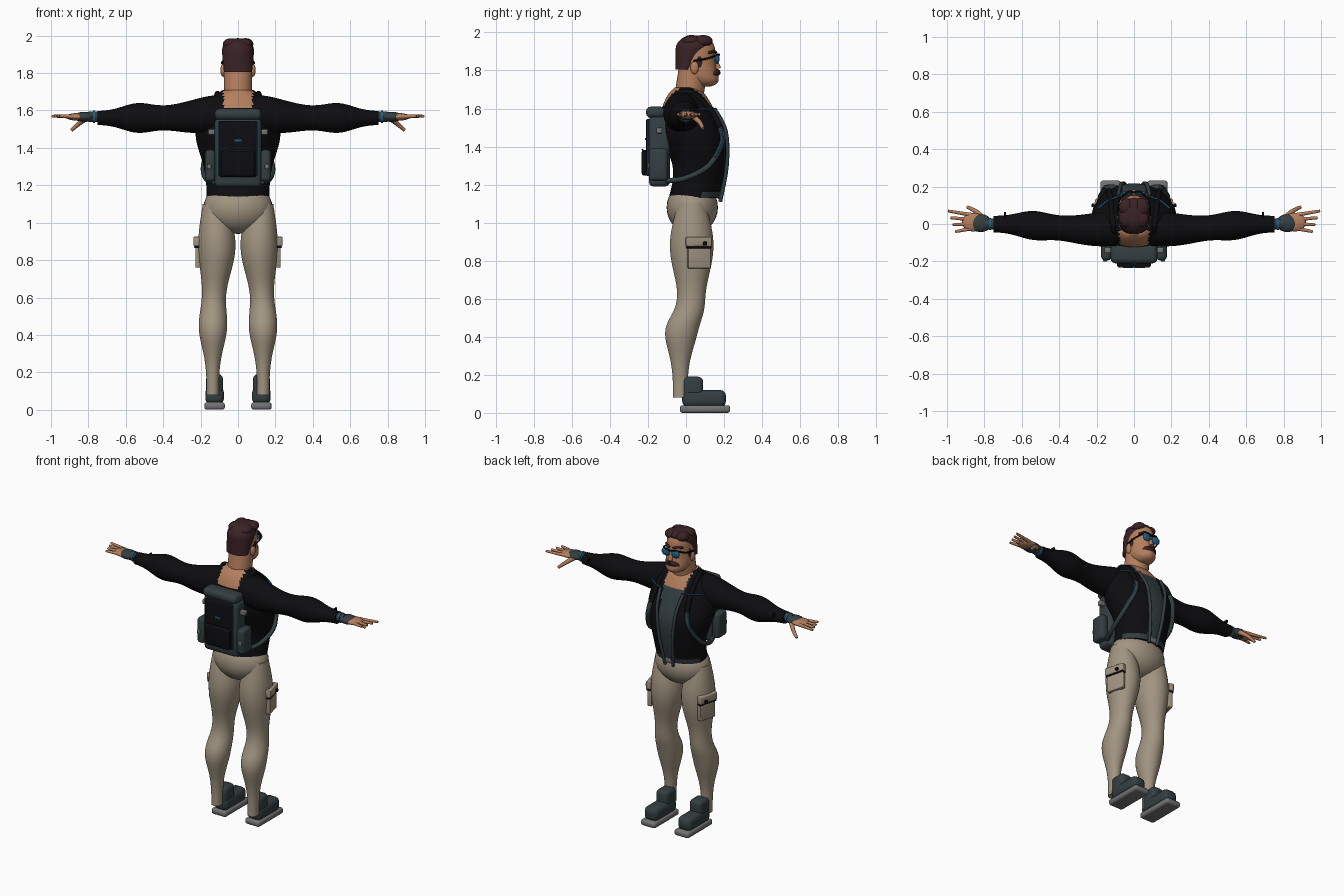
import bpy, bmesh, math, random
from mathutils import Vector, Matrix

if "Cube" in bpy.data.objects:
    bpy.data.objects.remove(bpy.data.objects["Cube"])


def material(name, red, green, blue):
    mat = bpy.data.materials.new(name)
    mat.use_nodes = True
    mat.diffuse_color = (red, green, blue, 1)
    mat.node_tree.nodes["Principled BSDF"].inputs["Base Color"].default_value = (red, green, blue, 1)
    return mat


BLACK = material("black cloth", .004, .004, .005)
SLATE = material("slate gear", .033, .048, .052)
KHAKI = material("khaki cloth", .36, .3, .22)
SKIN = material("skin", .46, .21, .11)
HAIR = material("brown hair", .042, .016, .018)
BLUE = material("blue trim", .012, .12, .25)
GREY = material("grey sole", .17, .17, .17)


def finish(name, bm, mats, mirror=False, rule=None):
    """Turn a bmesh into a smooth object, coloured by a face rule if given."""
    bmesh.ops.recalc_face_normals(bm, faces=bm.faces)
    if rule:
        for face in bm.faces:
            face.material_index = rule(face.calc_center_median())
    mesh = bpy.data.meshes.new(name)
    bm.to_mesh(mesh)
    bm.free()
    for mat in mats:
        mesh.materials.append(mat)
    part = bpy.data.objects.new(name, mesh)
    bpy.context.collection.objects.link(part)
    bpy.ops.object.select_all(action="DESELECT")
    part.select_set(True)
    bpy.context.view_layer.objects.active = part
    bpy.ops.object.shade_smooth_by_angle(angle=math.radians(40))
    if mirror:
        part.modifiers.new("mirror", "MIRROR").use_mirror_merge = False


def bridge_rings(rings):
    bm = bmesh.new()
    loops = [[bm.verts.new(point) for point in ring] for ring in rings]
    for low, high in zip(loops, loops[1:]):
        for i in range(len(low)):
            bm.faces.new((low[i - 1], low[i], high[i], high[i - 1]))
    bm.faces.new(loops[0])
    bm.faces.new(loops[-1])
    return bm


def bump(value, centre, width):
    """Bell curve for muscle bulges."""
    return math.exp(-((value - centre) / width) ** 2)


def dome(value, base, reach, power=2):
    """Full size below base, rounding off to nothing at base + reach."""
    return max(0, 1 - (max(0, value - base) / reach) ** power) ** .5


def loft(name, start, stop, section, mats, along_x=False, sides=32, steps=36, **options):
    """Ellipses along z (or x); section gives two centres and two radii."""
    rings = []
    for k in range(steps + 1):
        h = start + (stop - start) * k / steps
        centre_u, centre_v, radius_u, radius_v = section(h)
        ring = []
        for i in range(sides):
            angle = math.tau * (i + .5) / sides
            u = centre_u + radius_u * math.cos(angle)
            v = centre_v + radius_v * math.sin(angle)
            ring.append((h, u, v) if along_x else (u, v, h))
        rings.append(ring)
    finish(name, bridge_rings(rings), mats, **options)


def smooth_path(points, steps=6):
    """Catmull-Rom curve through the points."""
    points = [Vector(p) for p in points]
    padded = [points[0], *points, points[-1]]
    path = []
    for a, b, c, d in zip(padded, padded[1:], padded[2:], padded[3:]):
        for k in range(steps):
            t = k / steps
            path.append(b + (c - a) * t / 2 + (a - b * 2.5 + c * 2 - d / 2) * t * t
                        + (b * 3 - a - c * 3 + d) * t ** 3 / 2)
    return path + [points[-1]]


def tube(name, points, radius, mat, mirror=True, tip=1.0, sides=12):
    """Round strap, finger or trim along a smooth path."""
    path = smooth_path(points)
    last, side, old, rings = len(path) - 1, None, None, []
    for i, point in enumerate(path):
        ahead = (path[min(i + 1, last)] - path[max(i - 1, 0)]).normalized()
        side = old.rotation_difference(ahead) @ side if old else ahead.orthogonal().normalized()
        old, up = ahead, ahead.cross(side)
        r = radius * (1 + (tip - 1) * i / last)
        angles = [math.tau * k / sides for k in range(sides)]
        rings.append([point + r * (side * math.cos(a) + up * math.sin(a)) for a in angles])
    finish(name, bridge_rings(rings), [mat], mirror)


def box(name, centre, size, mat, mirror=False, bevel=.005, turn=0.0):
    bm = bmesh.new()
    bmesh.ops.create_cube(bm, size=1, matrix=Matrix.Diagonal((*size, 1)))
    bmesh.ops.bevel(bm, geom=bm.edges[:], offset=bevel, segments=3, profile=.5, affect="EDGES")
    place = Matrix.Translation(centre) @ Matrix.Rotation(turn, 4, "Z")
    bmesh.ops.transform(bm, verts=bm.verts, matrix=place)
    finish(name, bm, [mat], mirror)


def ball(name, centre, size, mat, mirror=False):
    bm = bmesh.new()
    place = Matrix.Translation(centre) @ Matrix.Diagonal((*size, 1))
    bmesh.ops.create_uvsphere(bm, u_segments=32, v_segments=16, radius=1, matrix=place)
    finish(name, bm, [mat], mirror)


# Trousers: thigh and calf bulges on a narrow ankle
def leg_section(z):
    thigh, calf = bump(z, .88, .25), bump(z, .44, .15)
    radius = .033 + .067 * thigh + .04 * calf
    return .135 - .022 * thigh, .03 * math.tanh((z - .5) / .07), radius, radius * 1.15


loft("trouser_leg", .08, 1.1, leg_section, [KHAKI], mirror=True)
ball("trouser_hips", (0, .033, 1.08), (.185, .135, .14), KHAKI)
box("cargo_pocket", (.2, .068, .835), (.03, .12, .15), KHAKI, mirror=True, turn=.25)
box("cargo_pocket_shadow", (.204, .067, .87), (.03, .13, .01), BLACK, mirror=True, bevel=.002, turn=.25)
box("cargo_pocket_flap", (.205, .067, .9), (.035, .135, .05), KHAKI, mirror=True, turn=.25)
box("cargo_pocket_buckle", (.22, .1, .89), (.015, .02, .02), BLACK, mirror=True, turn=.25)

# Boots
box("boot_sole", (.125, .1, .02), (.11, .265, .04), GREY, mirror=True, bevel=.015)
box("boot_foot", (.125, .095, .075), (.1, .23, .09), SLATE, mirror=True, bevel=.03)
box("boot_shaft", (.125, .035, .13), (.09, .11, .12), SLATE, mirror=True, bevel=.025)


# Jacket: waist, chest and sloping shoulders, open over a shirt
def torso_section(z):
    close = dome(z, 1.55, .18)
    width = .167 + .06 * bump(z, 1.48, .16)
    depth = .132 + .035 * bump(z, 1.45, .13)
    return 0, .07 * bump(z, 1.29, .22), width * close, depth * close


def torso_colour(spot):
    neckline = spot.z > 1.615 and abs(spot.x) < .078
    shirt = abs(spot.x) < .04 + .1 * max(0, spot.z - 1.25)
    hem = spot.z < 1.16
    if neckline:
        return 2
    return 1 if spot.y > .08 and (shirt or hem) else 0


def sleeve_section(x):
    radius = .036 + .066 * bump(x, .1, .3) + .036 * bump(x, .54, .11)
    return -.03 * bump(x, .25, .25), 1.56 + .02 * bump(x, .1, .15), radius * .8 + .014, radius


loft("jacket_body", 1.13, 1.71, torso_section, [BLACK, SLATE, SKIN], sides=80, rule=torso_colour)
loft("jacket_sleeve", .06, .75, sleeve_section, [BLACK], along_x=True, mirror=True)
tube("jacket_front_edge", [(.085, .15, 1.6), (.07, .21, 1.48), (.05, .215, 1.3), (.03, .18, 1.11)], .01, SLATE)
tube("shoulder_trim", [(.09, .145, 1.6), (.14, .125, 1.6), (.19, .085, 1.6)], .005, BLUE)
tube("shirt_collar", [(0, .12, 1.62), (.05, .1, 1.63), (.08, .03, 1.68)], .01, BLACK)
box("belt_buckle", (0, .175, 1.14), (.06, .02, .03), GREY)
box("sleeve_tab", (.69, .05, 1.58), (.01, .03, .02), BLACK, mirror=True, bevel=.002)

# Hands in fingerless gloves
tube("glove_cuff", [(.73, 0, 1.566), (.8, 0, 1.566)], .03, SLATE)
tube("wrist_band", [(.765, 0, 1.566), (.775, 0, 1.566)], .034, BLUE)
ball("glove", (.82, .005, 1.566), (.06, .048, .027), SLATE, mirror=True)
ball("palm", (.86, .01, 1.566), (.06, .05, .02), SKIN, mirror=True)
for i, finger in enumerate(["index", "middle", "ring", "little"]):
    tip = (.995 - .013 * i, .07 - .037 * i, 1.57)
    tube(finger + "_finger", [(.86, .047 - .023 * i, 1.566), tip], .012, SKIN, tip=.6)
tube("thumb", [(.81, .035, 1.56), (.85, .07, 1.53), (.89, .09, 1.495)], .016, SKIN, tip=.55)


# Head: skull narrowing to a forward chin
def head_section(z):
    round_off = dome(abs(z - 1.85), 0, .137, power=4)
    return 0, .055 + .045 * bump(z, 1.71, .07), .08 * round_off, .1 * round_off


# Hair: straight nape, with a front that slopes from ear to forehead
def hair_section(z):
    slope = .4 * max(0, 1.95 - z)
    close = dome(z, 1.91, .08)
    return 0, .05 - slope, (.09 - slope / 4) * close, (.105 - slope) * close


tube("neck", [(0, 0, 1.57), (0, .04, 1.82)], .076, SKIN, mirror=False, sides=32)
loft("head", 1.717, 1.96, head_section, [SKIN])
ball("ear", (.08, .045, 1.815), (.014, .022, .034), SKIN, mirror=True)
tube("nose", [(0, .15, 1.865), (0, .17, 1.81)], .01, SKIN, mirror=False, tip=1.5)
loft("hair_cap", 1.805, 1.985, hair_section, [HAIR])
random.seed(4)
for x in (-.04, 0, .04):
    for y in (.03, .09):
        size = random.uniform(.038, .048)
        ball("hair_lock", (x, y, 1.955), (size, size * 1.2, size * .75), HAIR)
ball("sideburn", (.074, .068, 1.845), (.01, .016, .035), HAIR, mirror=True)
tube("moustache", [(0, .165, 1.79), (.03, .15, 1.785), (.05, .115, 1.765)], .018, HAIR, tip=.75)
tube("eyebrow", [(.014, .158, 1.893), (.04, .147, 1.9), (.064, .12, 1.893)], .007, HAIR)

# Sunglasses
ball("glasses_lens", (.036, .164, 1.86), (.03, .012, .026), BLUE, mirror=True)
tube("glasses_rim", [(0, .17, 1.875), (.036, .17, 1.885), (.08, .12, 1.865), (.085, .04, 1.85)], .005, BLACK)

# Backpack
box("pack_body", (0, -.14, 1.375), (.25, .11, .37), SLATE, bevel=.025)
box("pack_lid", (0, -.16, 1.58), (.25, .1, .06), SLATE, bevel=.025)
box("pack_panel", (0, -.196, 1.395), (.2, .03, .3), BLACK, bevel=.01)
box("pack_front_pocket", (0, -.213, 1.315), (.18, .04, .135), BLACK, bevel=.012)
box("pack_side_pocket", (.148, -.145, 1.305), (.055, .1, .17), SLATE, mirror=True, bevel=.02)
box("pack_side_buckle", (.14, -.14, 1.485), (.04, .03, .03), GREY, mirror=True)
box("pack_pocket_buckle", (.155, -.195, 1.3), (.024, .012, .026), GREY, mirror=True)
box("pack_zip_pull", (0, -.213, 1.44), (.04, .006, .012), BLUE, bevel=.002)
tube("pack_piping", [(.103, -.2, 1.25), (.103, -.2, 1.54)], .004, BLUE)
tube("pocket_seam", [(0, -.23, 1.384), (.06, -.23, 1.384), (.088, -.22, 1.37)], .004, SLATE)
tube("shoulder_strap", [(.1, -.11, 1.59), (.11, 0, 1.69), (.125, .13, 1.59), (.135, .18, 1.5)], .015, BLACK)
tube("lower_strap", [(.135, .18, 1.5), (.15, .19, 1.42), (.185, .12, 1.3), (.17, 0, 1.235), (.13, -.1, 1.22)],
     .014, SLATE)
tube("strap_piping", [(.148, .188, 1.5), (.164, .19, 1.42), (.19, .15, 1.345)], .004, BLUE)
